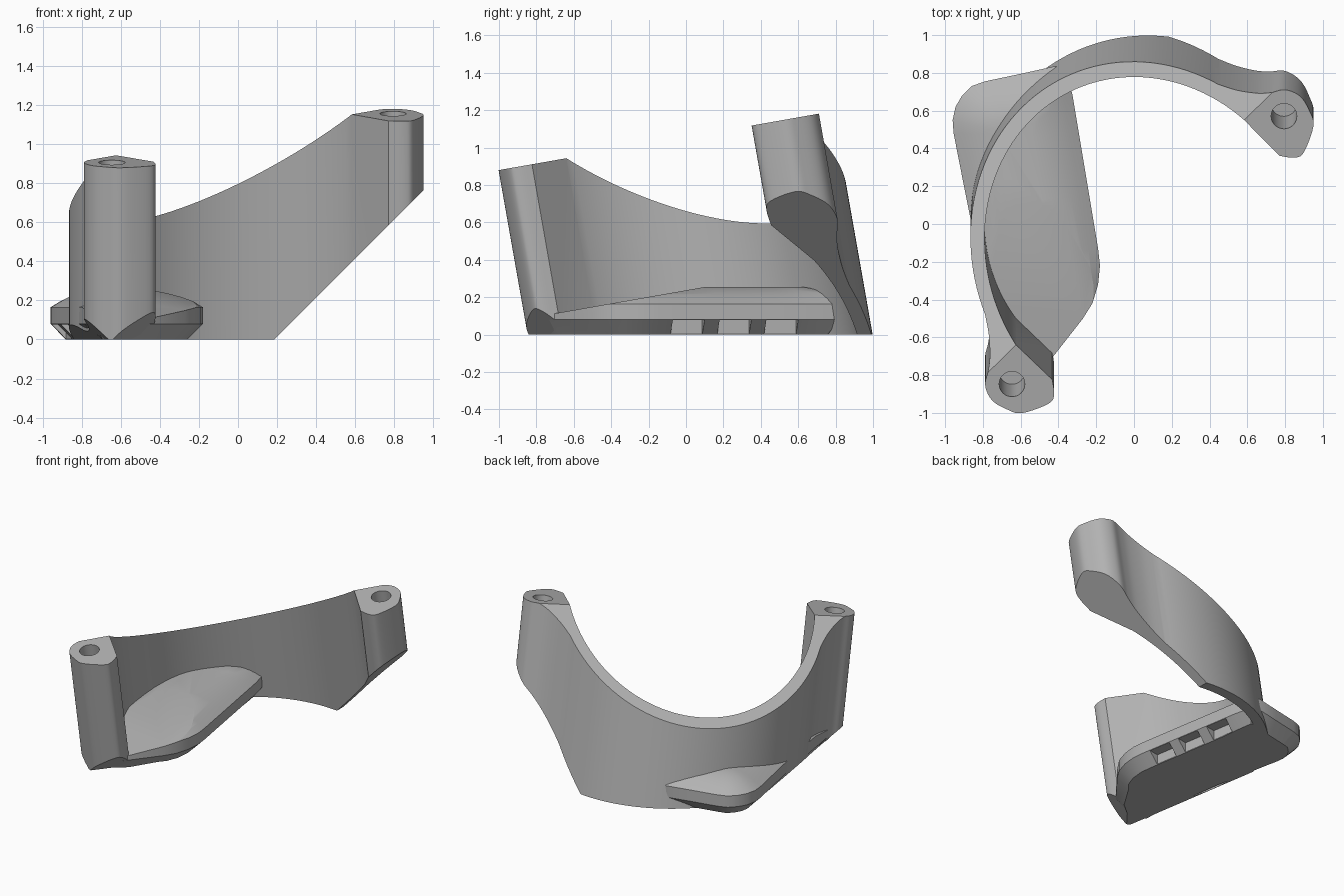
import bpy, bmesh, math
from mathutils import Vector, Matrix

cube = bpy.data.objects.get("Cube")
if cube:
    bpy.data.objects.remove(cube, do_unlink=True)

TILT = math.radians(10)
CX, CY = 0.074, 0.043          # ring centre
R_IN, R_OUT, TOP = 0.865, 0.94, 1.04

grey = bpy.data.materials.new("plain grey")
grey.use_nodes = True
grey.diffuse_color = (0.45, 0.45, 0.45, 1)
grey.node_tree.nodes["Principled BSDF"].inputs["Base Color"].default_value = (0.45, 0.45, 0.45, 1)


def finish(name, bm):
    bmesh.ops.recalc_face_normals(bm, faces=bm.faces[:])
    mesh = bpy.data.meshes.new(name)
    bm.to_mesh(mesh)
    bm.free()
    mesh.materials.append(grey)
    ob = bpy.data.objects.new(name, mesh)
    bpy.context.collection.objects.link(ob)
    return ob


def loft(loops):
    """Solid skinned through equal-length loops, capped at both ends."""
    bm = bmesh.new()
    rings = [[bm.verts.new(p) for p in loop] for loop in loops]
    n = len(rings[0])
    for a, b in zip(rings, rings[1:]):
        for i in range(n):
            j = (i + 1) % n
            bm.faces.new((a[i], a[j], b[j], b[i]))
    bm.faces.new(rings[0][::-1])
    bm.faces.new(rings[-1])
    return bm


def slice_off(bm, point, normal):
    """Remove everything on the normal side of a plane and close the cut."""
    geom = bm.verts[:] + bm.edges[:] + bm.faces[:]
    bmesh.ops.bisect_plane(bm, geom=geom, dist=1e-5, plane_co=point,
                           plane_no=Vector(normal).normalized(), clear_outer=True)
    edges = [e for e in bm.edges if e.is_boundary]
    bmesh.ops.holes_fill(bm, edges=edges, sides=0)


def cut(ob, cutters):
    for c in cutters:
        c.hide_render = True
        mod = ob.modifiers.new("cut", 'BOOLEAN')
        mod.operation = 'DIFFERENCE'
        mod.solver = 'EXACT'
        mod.object = c
        bpy.context.view_layer.objects.active = ob
        bpy.ops.object.modifier_apply(modifier=mod.name)
        bpy.data.objects.remove(c, do_unlink=True)


def smooth(ob):
    bpy.ops.object.select_all(action='DESELECT')
    ob.select_set(True)
    bpy.context.view_layer.objects.active = ob
    bpy.ops.object.shade_smooth_by_angle(angle=math.radians(28))


def arc(r, a0, a1, n):
    angles = [math.radians(a0 + (a1 - a0) * i / n) for i in range(n + 1)]
    return [Vector((r * math.cos(a), r * math.sin(a))) for a in angles]


def spline(pts, steps=5):
    pts = [Vector(p) for p in pts]
    ext = [pts[0]] + pts + [pts[-1]]
    out = []
    for p0, p1, p2, p3 in zip(ext, ext[1:], ext[2:], ext[3:]):
        for k in range(steps):
            t = k / steps
            out.append(0.5 * (2 * p1 + (p2 - p0) * t + (2 * p0 - 5 * p1 + 4 * p2 - p3) * t * t
                              + (3 * p1 - p0 - 3 * p2 + p3) * t ** 3))
    return out + [pts[-1]]


def side_prism(p, q, section):
    """Prism along p-q; section gives (inward offset, z), inward is left of p-q."""
    p, q = Vector(p), Vector(q)
    d = (q - p).normalized()
    inward = Vector((-d.y, d.x))
    loops = [[(*(e + inward * o), z) for o, z in section] for e in (p, q)]
    return finish("cutter", loft(loops))


# Curved wall with a screw post at each end: half profile, mirrored
post = [(0.373, 0.863), (0.47, 0.843), (0.576, 0.837), (0.65, 0.846), (0.726, 0.862),
        (0.806, 0.827), (0.856, 0.747), (0.876, 0.667), (0.826, 0.527),
        (0.776, 0.497), (0.696, 0.507)]
half = arc(R_OUT, 135, 69, 24) + spline(post) + arc(R_IN, 54, 135, 30)
mirrored = [Vector((-p.y, -p.x)) for p in half[::-1]]
profile = half + mirrored[1:-1]
loops = [[(CX + p.x, CY + p.y, h) for p in profile] for h in (-0.5, TOP)]
bm = loft(loops)
bmesh.ops.recalc_face_normals(bm, faces=bm.faces[:])
s = math.sqrt(0.5)
slice_off(bm, (CX - 0.134 * s, CY + 0.134 * s, TOP), (-0.74 * s, 0.74 * s, 1))
tilt = Matrix.Rotation(TILT, 4, 'X')
bmesh.ops.transform(bm, matrix=tilt, verts=bm.verts[:])
slice_off(bm, (0, 0, 0), (0, 0, -1))
slice_off(bm, (0.185, 0, 0), (1, 0, -1))
wall = finish("curved_wall_with_posts", bm)

# Screw holes
cutters = []
for sign in (-1, 1):
    bm = bmesh.new()
    bmesh.ops.create_cone(bm, cap_ends=True, segments=32, radius1=0.068, radius2=0.068, depth=0.8)
    place = tilt @ Matrix.Translation((CX + sign * 0.72, CY + sign * 0.72, TOP + 0.02))
    bmesh.ops.transform(bm, matrix=place, verts=bm.verts[:])
    cutters.append(finish("cutter", bm))

# Lower chamfers on the front post and the outer side of the wall
wedge = [(-0.1, -0.02), (0.1, -0.02), (-0.1, 0.18)]
cutters.append(side_prism((-0.98, 0.62), (-0.70, -1.1), wedge))
cutters.append(side_prism((-0.75, -1.11), (-0.27, -0.5), wedge))
cut(wall, cutters)
smooth(wall)

# Foot plate with chamfered underside and domed top
outline = [(-0.36, 0.82), (-0.325, 0.68), (-0.295, 0.5), (-0.24, 0.17), (-0.19, -0.13), (-0.18, -0.22),
           (-0.19, -0.32), (-0.22, -0.42), (-0.27, -0.5), (-0.45, -0.73), (-0.62, -0.84),
           (-0.74, -0.76), (-0.79, -0.45), (-0.85, -0.05), (-0.9, 0.2), (-0.955, 0.48), (-0.96, 0.55),
           (-0.945, 0.62), (-0.91, 0.68), (-0.86, 0.73), (-0.79, 0.755), (-0.6, 0.795), (-0.42, 0.835)]
spine_a, spine_b = Vector((-0.48, -0.4)), Vector((-0.63, 0.47))


def inset(p, d):
    p = Vector(p)
    axis = spine_b - spine_a
    t = max(0, min(1, (p - spine_a).dot(axis) / axis.length_squared))
    return p + (spine_a + axis * t - p).normalized() * d


levels = [(0.08, 0), (0, 0.08), (0, 0.165), (0.05, 0.195), (0.1, 0.219),
          (0.15, 0.237), (0.2, 0.249), (0.25, 0.255)]
bm = loft([[(*inset(p, d), z) for p in outline] for d, z in levels])
bmesh.ops.recalc_face_normals(bm, faces=bm.faces[:])
slice_off(bm, (0, -0.72, 0.11), (0, -math.sin(TILT), math.cos(TILT)))
foot = finish("foot_plate", bm)

# Three notches in the chamfer on each long side
pocket = [(-0.03, 0.003), (0.08, 0.003), (0.08, 0.078), (-0.03, 0.078)]
right_a, right_b = Vector((-0.19, -0.13)), Vector((-0.295, 0.5))
left_a, left_b = Vector((-0.955, 0.48)), Vector((-0.85, -0.05))
cutters = []
for y in (-0.07, 0.18, 0.43):
    for a, b, shift in ((right_a, right_b, 0), (left_a, left_b, -0.1)):
        lo, hi = sorted((y + shift, y + shift + 0.17))
        ends = [a + (b - a) * ((v - a.y) / (b.y - a.y)) for v in (lo, hi)]
        if b.y < a.y:
            ends.reverse()
        cutters.append(side_prism(ends[0], ends[1], pocket))
cut(foot, cutters)
smooth(foot)
